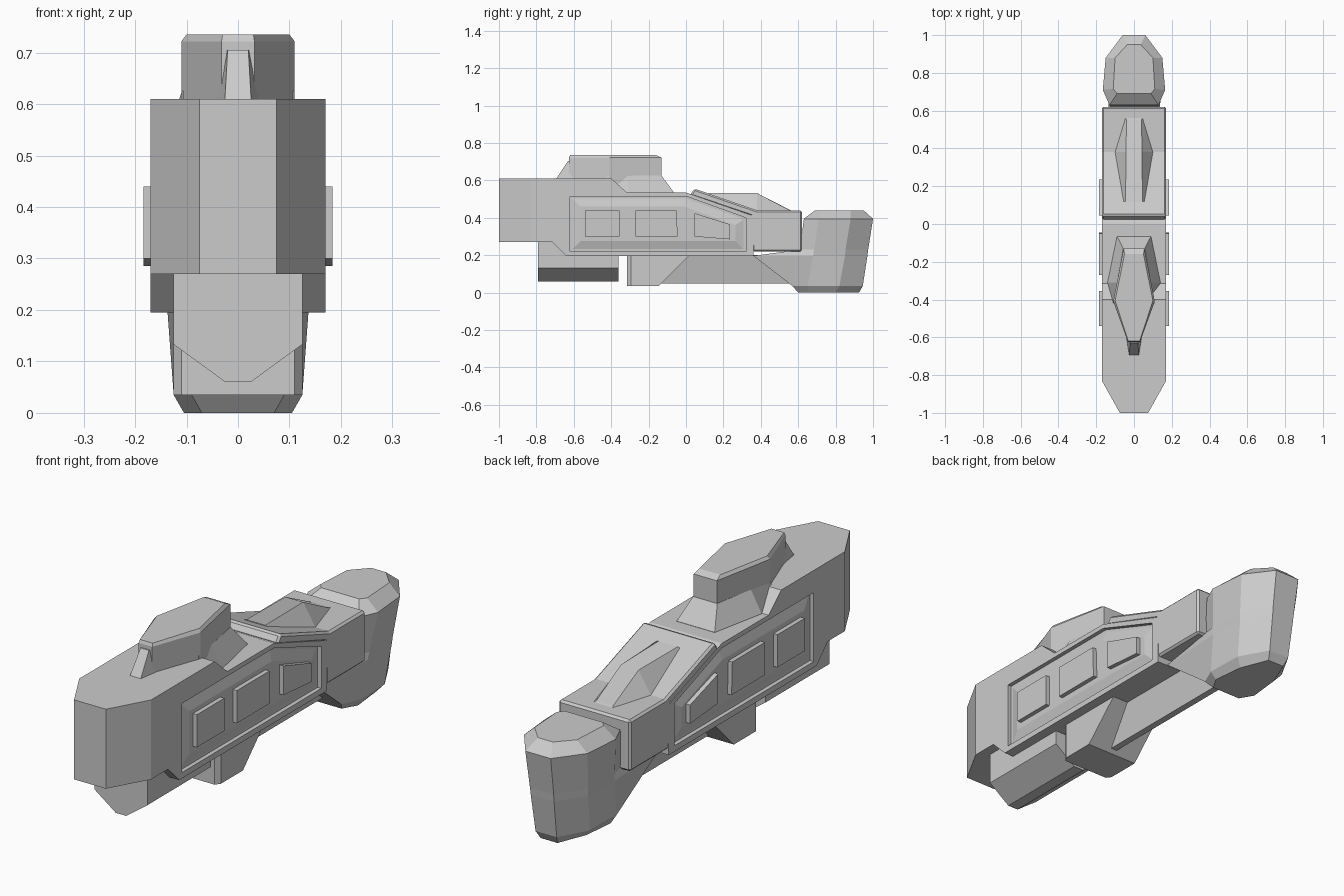
import bpy, bmesh
from mathutils import Vector

if "Cube" in bpy.data.objects:
    bpy.data.objects.remove(bpy.data.objects["Cube"])


def finish(name, bm, bevel=0):
    bmesh.ops.recalc_face_normals(bm, faces=bm.faces[:])
    me = bpy.data.meshes.new(name)
    bm.to_mesh(me)
    bm.free()
    ob = bpy.data.objects.new(name, me)
    bpy.context.collection.objects.link(ob)
    if bevel:
        m = ob.modifiers.new("bevel", 'BEVEL')
        m.width = bevel
        m.segments = 1
        m.limit_method = 'ANGLE'
    return ob


def skin(rings):
    """Closed solid through rings of equal point count."""
    bm = bmesh.new()
    vs = [[bm.verts.new(p) for p in r] for r in rings]
    n = len(vs[0])
    for a, b in zip(vs, vs[1:]):
        for i in range(n):
            j = (i + 1) % n
            bm.faces.new((a[i], a[j], b[j], b[i]))
    bm.faces.new(vs[0][::-1])
    bm.faces.new(vs[-1])
    return bm


def prism(profile, x0, x1):
    """Side profile (y, z) extruded along x."""
    return skin([[(x, y, z) for y, z in profile] for x in (x0, x1)])


def mirror_ring(half, z=None):
    """Half outline (x, y[, z]) mirrored into a full ring."""
    pts = [(p[0], p[1], p[2] if z is None else z) for p in half]
    return pts + [(-x, y, h) for x, y, h in reversed(pts)]


def chop(bm, co, no):
    g = bm.verts[:] + bm.edges[:] + bm.faces[:]
    r = bmesh.ops.bisect_plane(bm, geom=g, plane_co=co, plane_no=no, clear_outer=True)
    edges = [e for e in r['geom_cut'] if isinstance(e, bmesh.types.BMEdge)]
    bmesh.ops.edgeloop_fill(bm, edges=edges)


def inset(poly, d):
    """Move clockwise-or-counter polygon edges inward by d."""
    n = len(poly)
    p = [Vector(q) for q in poly]
    area = sum(p[i].x * p[(i + 1) % n].y - p[(i + 1) % n].x * p[i].y for i in range(n))
    s = 1 if area > 0 else -1
    out = []
    for i in range(n):
        a = (p[i] - p[i - 1]).normalized()
        b = (p[(i + 1) % n] - p[i]).normalized()
        na, nb = Vector((-a.y, a.x)) * s, Vector((-b.y, b.x)) * s
        out.append(tuple(p[i] + (na + nb) * d / (1 + na.dot(nb))))
    return out


# main body with chamfered nose
bm = prism([(-1, .27), (-1, .61), (-.4, .61), (-.315, .535), (0, .535), (.36, .41),
            (.36, .195), (-.64, .195), (-.715, .27)], -.17, .17)
for s in (-1, 1):
    chop(bm, (s * .075, -1, 0), (s * .17, -.095, 0))
body = finish("main_body", bm)

# recessed side panels and raised windows
panel = [(-.62, .22), (-.62, .515), (0, .515), (.32, .40), (.32, .22)]
windows = [[(-.54, .30), (-.54, .44), (-.355, .44), (-.355, .30)],
           [(-.27, .30), (-.27, .44), (-.05, .44), (-.045, .30)],
           [(.045, .30), (.045, .425), (.235, .365), (.235, .285)]]
for s, side in ((-1, "left"), (1, "right")):
    cutter = finish("panel_cutter", prism(panel, s * .152, s * .25))
    cutter.hide_render = True
    m = body.modifiers.new("recess", 'BOOLEAN')
    m.operation = 'DIFFERENCE'
    m.solver = 'EXACT'
    m.object = cutter
    bpy.context.view_layer.objects.active = body
    bpy.ops.object.modifier_apply(modifier=m.name)
    bpy.data.objects.remove(cutter)
    rings = [(.14, .012), (.152, .012), (.165, .055)]
    finish(side + "_panel", skin([[(s * x, y, z) for y, z in inset(panel, d)]
                                  for x, d in rings]))
    for i, w in enumerate(windows):
        finish(f"{side}_window_{i + 1}", prism(w, s * .15, s * .184))

# rear cover, with a faceted ridge on top
finish("rear_cover", prism([(.02, .52), (.045, .556), (.38, .44), (.62, .44), (.62, .22),
                            (.355, .22), (.345, .41)], -.17, .17), .009)
finish("cover_ridge", skin([
    mirror_ring([(.055, .12, .50), (.1, .38, .42), (.045, .56, .42)]),
    mirror_ring([(.055, .12, .53), (.1, .38, .44), (.045, .56, .44)]),
    mirror_ring([(.045, .12, .533), (.042, .38, .532), (.04, .55, .443)])]))

# rear grip, an eight-sided loft
grip = [(0, [(.07, .60), (.105, .66), (.09, .80), (.04, .925)]),
        (.035, [(.09, .57), (.125, .65), (.12, .82), (.05, .945)]),
        (.197, [(.12, .36), (.137, .68), (.132, .85), (.055, .97)]),
        (.23, [(.12, .61), (.142, .685), (.135, .853), (.056, .974)]),
        (.395, [(.13, .63), (.165, .71), (.15, .88), (.06, 1.0)]),
        (.44, [(.09, .69), (.11, .715), (.1, .88), (.035, .95)])]
finish("rear_grip", skin([mirror_ring(h, z) for z, h in grip]))

# underside: front magazine, trigger block, thin keel
mag = [(-.125, .3), (-.125, .133), (-.025, .06), (.025, .06), (.125, .133), (.125, .3)]
finish("magazine", skin([[(x, y, z) for x, z in mag] for y in (-.79, -.36)]))
block = [(-.315, .22), (-.315, .035), (-.145, .035), (.04, .22)]
bm = prism(block, -.125, .125)
for s in (-1, 1):
    chop(bm, (s * .11, -.315, 0), (s * .02, -.015, 0))
finish("trigger_block", bm)
keel = [(-.05, .2), (-.015, .05), (.015, .05), (.05, .2)]
finish("keel", skin([[(x, y, z) for x, z in keel] for y in (-.17, .62)]))

# top housing with flared rear skirt and front strut
plan = [(.032, -.625), (.11, -.41), (.055, -.13)]
top = [(.03, -.62), (.1, -.405), (.05, -.16)]
finish("top_housing", skin([mirror_ring(plan, .5), mirror_ring(plan, .722),
                            mirror_ring(top, .735)]))
finish("housing_skirt", skin([
    mirror_ring([(.11, -.42), (.14, -.31), (.09, -.065)], .525),
    mirror_ring([(.11, -.42), (.14, -.31), (.09, -.065)], .536),
    mirror_ring([(.109, -.42), (.09, -.31), (.057, -.13)], .625)]))
finish("front_strut", skin([
    mirror_ring([(.026, -.70), (.045, -.58)], .60),
    mirror_ring([(.02, -.63), (.03, -.58)], .705)]))
